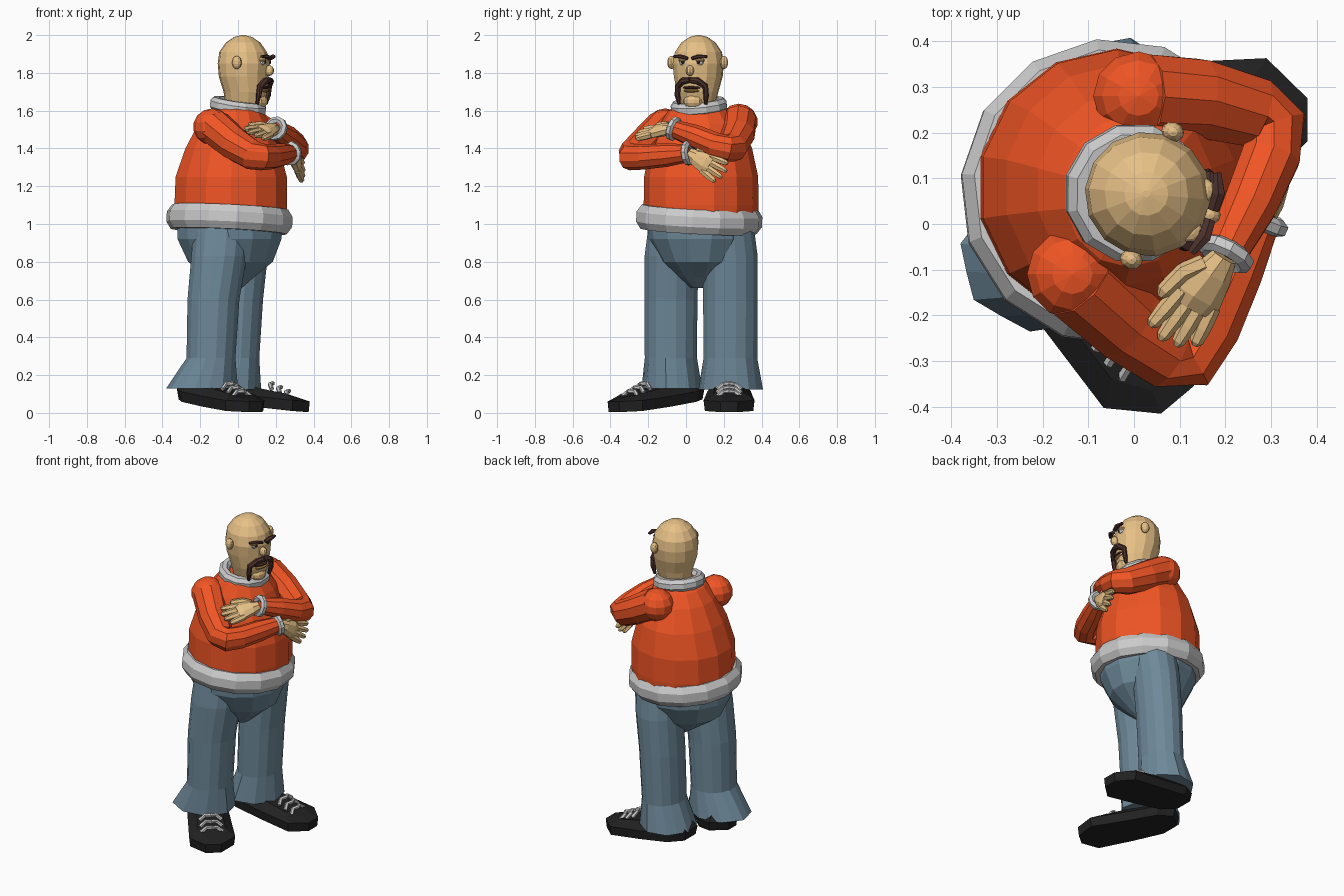
import bpy, bmesh, math
from mathutils import Vector, Matrix

if "Cube" in bpy.data.objects:
    bpy.data.objects.remove(bpy.data.objects["Cube"])

COLORS = {"orange": (.87, .09, .018), "denim": (.155, .25, .32), "skin": (.8, .53, .24),
          "brown": (.07, .03, .025), "black": (.015, .015, .015), "lip": (.5, .27, .07)}
MATS = {}
for key, rgb in COLORS.items():
    MATS[key] = bpy.data.materials.new(key)
    MATS[key].diffuse_color = (*rgb, 1)

HEAD = Matrix.Translation((.03, .065, 0)) @ Matrix.Rotation(math.radians(-18), 4, 'Z')


def finish(name, bm, col, mat=None):
    bmesh.ops.recalc_face_normals(bm, faces=bm.faces[:])
    if mat:
        bm.transform(mat)
    me = bpy.data.meshes.new(name)
    bm.to_mesh(me)
    bm.free()
    if col:
        me.materials.append(MATS[col])
    ob = bpy.data.objects.new(name, me)
    bpy.context.collection.objects.link(ob)
    return ob


def skin_rings(bm, rings, closed=False):
    """Join vertex rings with quads and cap the ends."""
    n = len(rings[0])
    vs = [[bm.verts.new(p) for p in r] for r in rings]
    for i in range(len(vs) if closed else len(vs) - 1):
        a, b = vs[i], vs[(i + 1) % len(vs)]
        for k in range(n):
            bm.faces.new((a[k], a[(k + 1) % n], b[(k + 1) % n], b[k]))
    if not closed:
        bm.faces.new(vs[0])
        bm.faces.new(vs[-1])


def tube(name, path, radii, col, n=8, ref=(0, 0, 1), axis=None, closed=False, ripple=None, mat=None):
    """Sweep ellipses (side radius, up radius) along a path."""
    path, ref = [Vector(p) for p in path], Vector(ref)
    rings, m = [], len(path)
    for i, p in enumerate(path):
        if axis:
            t = Vector(axis)
        elif closed:
            t = path[(i + 1) % m] - path[i - 1]
        else:
            t = path[min(i + 1, m - 1)] - path[max(i - 1, 0)]
        t.normalize()
        side = t.cross(ref).normalized()
        up = side.cross(t)
        r = radii[i] if isinstance(radii, list) else radii
        a, b = r if isinstance(r, tuple) else (r, r)
        w = ripple[i] if ripple else 0
        rings.append([p + (side * a * math.cos(2 * math.pi * (k + .5) / n)
                           + up * b * math.sin(2 * math.pi * (k + .5) / n)) * (1 + w * (-1) ** k)
                      for k in range(n)])
    bm = bmesh.new()
    skin_rings(bm, rings, closed)
    return finish(name, bm, col, mat)


def stack(name, rows, col, n, ripple=None, mat=None):
    """Horizontal ellipse sections: (x, y, z, rx, ry)."""
    return tube(name, [r[:3] for r in rows], [tuple(r[3:]) for r in rows], col, n,
                ref=(0, 1, 0), axis=(0, 0, 1), ripple=ripple, mat=mat)


def ring(name, c, normal, R, r, col=None, seg=14, n=8):
    normal = Vector(normal).normalized()
    u = normal.orthogonal().normalized()
    v = normal.cross(u)
    pts = [Vector(c) + R * (u * math.cos(2 * math.pi * k / seg) + v * math.sin(2 * math.pi * k / seg))
           for k in range(seg)]
    return tube(name, pts, r, col, n, ref=normal, closed=True)


def ball(name, c, s, col, mat=None, seg=10, rot=0):
    bm = bmesh.new()
    bmesh.ops.create_uvsphere(bm, u_segments=seg, v_segments=7, radius=1)
    bm.transform(Matrix.Translation(c) @ Matrix.Rotation(rot, 4, 'Z') @ Matrix.Diagonal((*s, 1)))
    return finish(name, bm, col, mat)


# Jumper body with grey trim
stack("jumper_body", [(-.038, .08, 1.03, .3, .3), (-.038, .08, 1.1, .306, .304), (-.036, .08, 1.25, .302, .302),
                      (-.03, .08, 1.4, .255, .27), (-.02, .075, 1.53, .195, .212),
                      (-.01, .07, 1.6, .145, .165), (0, .065, 1.63, .11, .11)], "orange", 14)
ring("waist_band", (-.045, .07, 1.025), (.05, .05, 1), .292, (.047, .07), seg=14)
ring("collar", (0, .068, 1.62), (.14, -.09, 1), .122, (.034, .04), seg=12)

# Trousers: seat and two flared legs
stack("trouser_seat", [(-.045, .075, 1.0, .285, .28), (-.045, .075, .92, .282, .275), (-.04, .075, .8, .23, .21),
                       (-.03, .07, .72, .12, .12), (-.02, .07, .66, .04, .04)], "denim", 14)
legs = {"right": [(-.085, -.06, 1.0, .15, .14), (-.1, -.075, .83, .15, .147), (-.13, -.08, .6, .14, .143),
                  (-.143, -.08, .29, .132, .141), (-.19, -.075, .13, .187, .158)],
        "left": [(.04, .22, 1.0, .14, .14), (.025, .235, .83, .135, .147), (.005, .235, .6, .13, .147),
                 (-.01, .235, .29, .125, .145), (-.04, .237, .125, .16, .168)]}
for side, rows in legs.items():
    stack(side + "_trouser_leg", rows, "denim", 16, ripple=[0, 0, 0, 0, .035])

# Shoes: outline lofted up to the instep, with laces
half = [(0, .047), (-.09, .135), (-.3, .125), (-.49, .115), (-.58, .06)]
outline = half + [(u, -w) for u, w in reversed(half)]
for side, tip, ang in (("right", (.095, -.385), -50), ("left", (.38, .228), 0)):
    place = Matrix.Translation((*tip, 0)) @ Matrix.Rotation(math.radians(ang), 4, 'Z')
    base = lambda u: .004 + .068 * (max(0, -u) / .58) ** 1.3
    rings = [[(u * .97 - .006, w * .95, base(u)) for u, w in outline],
             [(u, w, base(u) + .056) for u, w in outline],
             [(u * .85 - .05, w * .6, .075 + .1 * (-u / .58) ** .7) for u, w in outline]]
    bm = bmesh.new()
    skin_rings(bm, rings)
    finish(side + "_shoe", bm, "black", place)
    for k in range(3):
        u, z = -.115 - .043 * k, .098 + .02 * k
        tube(f"{side}_lace_{k}", [(u, -.065, z - .012), (u - .01, -.03, z + .014), (u + .005, 0, z + .018),
                                  (u - .01, .03, z + .014), (u, .065, z - .012)], .012, None, 6, mat=place)

# Crossed arms: shoulder, elbow, wrist
arms = {"right": [(-.125, -.12, 1.515), (-.02, -.215, 1.425), (.075, -.285, 1.365),
                  (.125, -.295, 1.355), (.17, -.225, 1.355), (.225, -.1, 1.365), (.275, .01, 1.375)],
        "left": [(.02, .28, 1.545), (.14, .275, 1.475), (.265, .245, 1.405),
                 (.31, .215, 1.4), (.3, .15, 1.42), (.255, .045, 1.465), (.2, -.065, 1.505)]}
for side, pts in arms.items():
    tube(side + "_sleeve", pts, [.096, .09, .08, .071, .067, .062, .048], "orange", 10)
    d = Vector(pts[-1]) - Vector(pts[-2])
    ring(side + "_cuff", pts[-1], d, .048, .02, seg=10, n=6)
for side, c in (("right", (-.135, -.11, 1.515)), ("left", (.01, .28, 1.54))):
    ball(side + "_shoulder", c, (.102, .1, .097), "orange", seg=12)


# Hands: palm, four fingers, thumb
def hand(side, wrist, d, s):
    w, d, s = Vector(wrist), Vector(d).normalized(), Vector(s)
    s = (s - d * s.dot(d)).normalized()
    n = d.cross(s)
    tube(side + "_palm", [w, w + d * .045, w + d * .105, w + d * .135],
         [(.03, .026), (.046, .033), (.06, .03), (.052, .02)], "skin", 8, ref=n)
    for k, length in zip((-1.5, -.5, .5, 1.5), (.095, .115, .12, .105)):
        a = w + d * .11 + s * k * .029
        f = (d + s * k * .1).normalized()
        tube(f"{side}_finger_{int(k + 2.5)}", [a, a + f * length * .55, a + f * length * .9, a + f * length],
             [.019, .019, .015, .007], "skin", 6, ref=n)
    a = w + d * .035 + s * .033
    tube(side + "_thumb", [a, a + d * .04 + s * .032, a + d * .095 + s * .045, a + d * .11 + s * .045],
         [.021, .021, .017, .008], "skin", 6, ref=n)


hand("right", (.285, .015, 1.375), (.065, .2, -.12), (0, .5, .85))
hand("left", (.197, -.072, 1.507), (-.13, -.2, -.035), (-.7, .4, .4))

# Head and face, modelled facing +x then turned into place
stack("head", [(0, 0, 1.56, .09, .085), (.005, 0, 1.63, .102, .09), (.01, 0, 1.7, .117, .11),
               (0, 0, 1.78, .132, .13), (0, 0, 1.85, .138, .137), (-.003, 0, 1.91, .127, .125),
               (-.003, 0, 1.96, .092, .092), (-.003, 0, 1.99, .048, .048), (-.003, 0, 2.0, .008, .008)],
      "skin", 14, mat=HEAD)
ball("chin", (.088, 0, 1.65), (.042, .055, .04), "skin", HEAD)
ball("nose", (.142, 0, 1.812), (.026, .022, .028), "skin", HEAD)
for s, side in ((-1, "right"), (1, "left")):
    ball(side + "_ear", (.01, .147 * s, 1.855), (.026, .022, .035), "skin", HEAD)
    ball(side + "_eye", (.113, .045 * s, 1.857), (.022, .024, .02), None, HEAD)
    ball(side + "_pupil", (.13, .044 * s, 1.857), (.008, .01, .011), "black", HEAD)
    ball(side + "_eyelid", (.113, .045 * s, 1.868), (.025, .028, .015), "skin", HEAD)
    tube(side + "_eyebrow", [(.147, .012 * s, 1.876), (.147, .05 * s, 1.887), (.13, .092 * s, 1.887)],
         [(.014, .009), (.016, .011), (.01, .007)], "brown", 6, mat=HEAD)
    tube(side + "_moustache", [(.142, 0, 1.762), (.136, .04 * s, 1.757), (.116, .076 * s, 1.73),
                               (.11, .08 * s, 1.68), (.1, .074 * s, 1.635)],
         [.016, .019, .017, .015, .009], "brown", 7, ref=(1, 0, .3), mat=HEAD)
ball("mouth_gap", (.115, 0, 1.722), (.022, .05, .01), "brown", HEAD)
ball("lower_lip", (.116, 0, 1.706), (.022, .045, .011), "lip", HEAD)

for m in bpy.data.materials:
    if m.users and not m.is_grease_pencil:
        m.use_nodes = True
        m.node_tree.nodes["Principled BSDF"].inputs["Base Color"].default_value = m.diffuse_color
